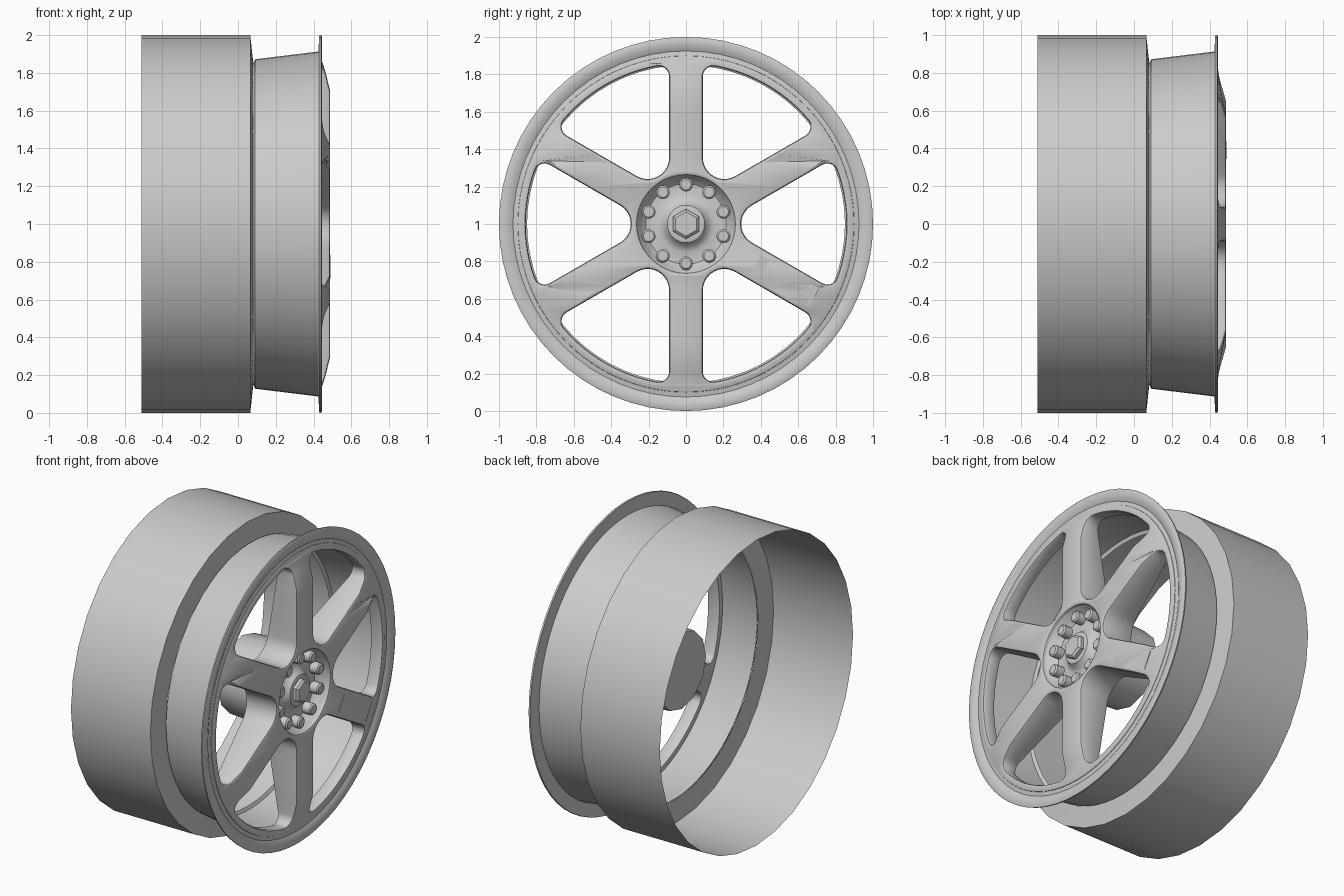
import bpy, bmesh, math
from mathutils import Vector

cube = bpy.data.objects.get("Cube")
if cube:
    bpy.data.objects.remove(cube)

GREY = (0.6, 0.6, 0.6, 1)
metal = bpy.data.materials.new("grey_metal")
metal.use_nodes = True
metal.diffuse_color = GREY
metal.node_tree.nodes["Principled BSDF"].inputs["Base Color"].default_value = GREY


def polar(radius, degrees, centre=(0, 0)):
    a = math.radians(degrees)
    return Vector((centre[0] + radius * math.cos(a), centre[1] + radius * math.sin(a)))


def arc(radius, start, end, steps, centre=(0, 0)):
    return [polar(radius, start + (end - start) * i / steps, centre) for i in range(steps + 1)]


def add(name, mesh, angle=35):
    obj = bpy.data.objects.new(name, mesh)
    bpy.context.collection.objects.link(obj)
    mesh.materials.clear()
    mesh.materials.append(metal)
    bpy.ops.object.select_all(action="DESELECT")
    obj.select_set(True)
    bpy.context.view_layer.objects.active = obj
    bpy.ops.object.shade_smooth_by_angle(angle=math.radians(angle))
    return obj


def lathe(name, profile, sides, at=(0, 0), angle=35):
    """Turn (x, radius) points around the axle; radius 0 closes to a point."""
    bm = bmesh.new()
    rings = []
    for x, r in profile:
        pts = [polar(r, 90 + 360 * i / sides, at) for i in range(sides)]
        rings.append([bm.verts.new((x, p.x, p.y + 1)) for p in pts])
    for a, b in zip(rings, rings[1:]):
        for i in range(sides):
            j = (i + 1) % sides
            bm.faces.new((a[i], a[j], b[j], b[i]))
    bmesh.ops.remove_doubles(bm, verts=bm.verts, dist=1e-5)
    bmesh.ops.recalc_face_normals(bm, faces=bm.faces)
    mesh = bpy.data.meshes.new(name)
    bm.to_mesh(mesh)
    bm.free()
    return add(name, mesh, angle)


# Rear drum, stepped flange, barrel and front lip
lathe("rear_drum", [(-.51, 1), (.065, 1), (.08, .86)], 32)
lathe("barrel", [(.08, .85), (.09, .872), (.425, .913)], 64)
lathe("front_lip", [(.425, .90), (.43, .998), (.44, 1), (.446, .985),
                    (.443, .95), (.43, .925), (.436, .895)], 64)

# Spoke wheel: a filled outline with six rounded windows
HALF, TIP, OUTER, CORNER, BEVEL, DEPTH = .075, .41, .872, .07, .015, .05


def window():
    round_in = TIP / 2 - HALF
    reach = OUTER - CORNER
    beta = 30 - math.degrees(math.asin((HALF + CORNER) / reach))
    low, high = polar(reach, -beta), polar(reach, beta)
    inner = arc(round_in, 120, 240, 10, (TIP, 0))
    corner_low = arc(CORNER, -120, -beta, 7, low)
    rim = arc(OUTER, -beta, beta, 12)[1:-1]
    corner_high = arc(CORNER, beta, 120, 7, high)
    side_low = [inner[-1].lerp(corner_low[0], i / 5) for i in range(1, 5)]
    side_high = [corner_high[-1].lerp(inner[0], i / 5) for i in range(1, 5)]
    return inner + side_low + corner_low + rim + corner_high + side_high


curve = bpy.data.curves.new("spoke_outline", "CURVE")
curve.dimensions = "2D"
curve.fill_mode = "BOTH"
curve.extrude = DEPTH - BEVEL
curve.bevel_depth = BEVEL
curve.bevel_resolution = 1


def spline(points):
    s = curve.splines.new("POLY")
    s.points.add(len(points) - 1)
    for p, q in zip(s.points, points):
        p.co = (q.x, q.y, 0, 1)
    s.use_cyclic_u = True


spline(arc(.888, 0, 360, 72)[:-1])
spline(arc(.275, 0, 360, 48)[:-1])
shape = window()
for k in range(6):
    turn = math.radians(60 * k)
    spline([Vector((p.x * math.cos(turn) - p.y * math.sin(turn),
                    p.x * math.sin(turn) + p.y * math.cos(turn))) for p in shape])
helper = bpy.data.objects.new("spoke_outline", curve)
bpy.context.collection.objects.link(helper)
graph = bpy.context.evaluated_depsgraph_get()
spokes = bpy.data.meshes.new_from_object(helper.evaluated_get(graph))
bpy.data.objects.remove(helper)


def blend(r, start, end, a, b):
    t = min(max((r - start) / (end - start), 0), 1)
    return a + (b - a) * t


# Stand the outline upright, sloping the face down to the rim
for v in spokes.vertices:
    y, z, d = v.co
    r = math.hypot(y, z)
    if d > 0:
        x = blend(r, .72, .88, .488, .442) + d - DEPTH
    else:
        x = blend(r, .28, .88, .26, .36) + d + DEPTH
    v.co = (x, y, z + 1)
bm = bmesh.new()
bm.from_mesh(spokes)
bmesh.ops.remove_doubles(bm, verts=bm.verts, dist=1e-5)
bmesh.ops.recalc_face_normals(bm, faces=bm.faces)
bm.to_mesh(spokes)
bm.free()
add("spokes", spokes, 30)

# Hub: rear block, front dish, centre nut and ring of bolts
lathe("hub_block", [(.03, 0), (.03, .25), (.39, .27), (.39, 0)], 12)
lathe("hub_dish", [(.488, .277), (.475, .262), (.43, .245), (.405, .215), (.40, .15),
                   (.415, .12), (.445, .10), (.45, .085), (.44, 0)], 48)
lathe("centre_nut", [(.42, .08), (.47, .08), (.482, .065), (.482, 0)], 6, angle=20)
for k in range(10):
    lathe("bolt_%d" % (k + 1), [(.39, .037), (.455, .037), (.463, .028), (.463, 0)], 14,
          polar(.21, 90 + 36 * k))

# Thin plate on one spoke
bm = bmesh.new()
bmesh.ops.create_cube(bm, size=1)
along, across = polar(1, -30), polar(1, 60)
for v in bm.verts:
    p = along * (.61 + v.co.x * .36) + across * (v.co.y * .115)
    x = blend(p.length, .72, .88, .488, .442) + .003 * (v.co.z + .5)
    v.co = (x, p.x, p.y + 1)
bmesh.ops.recalc_face_normals(bm, faces=bm.faces)
plate = bpy.data.meshes.new("spoke_plate")
bm.to_mesh(plate)
bm.free()
add("spoke_plate", plate)
